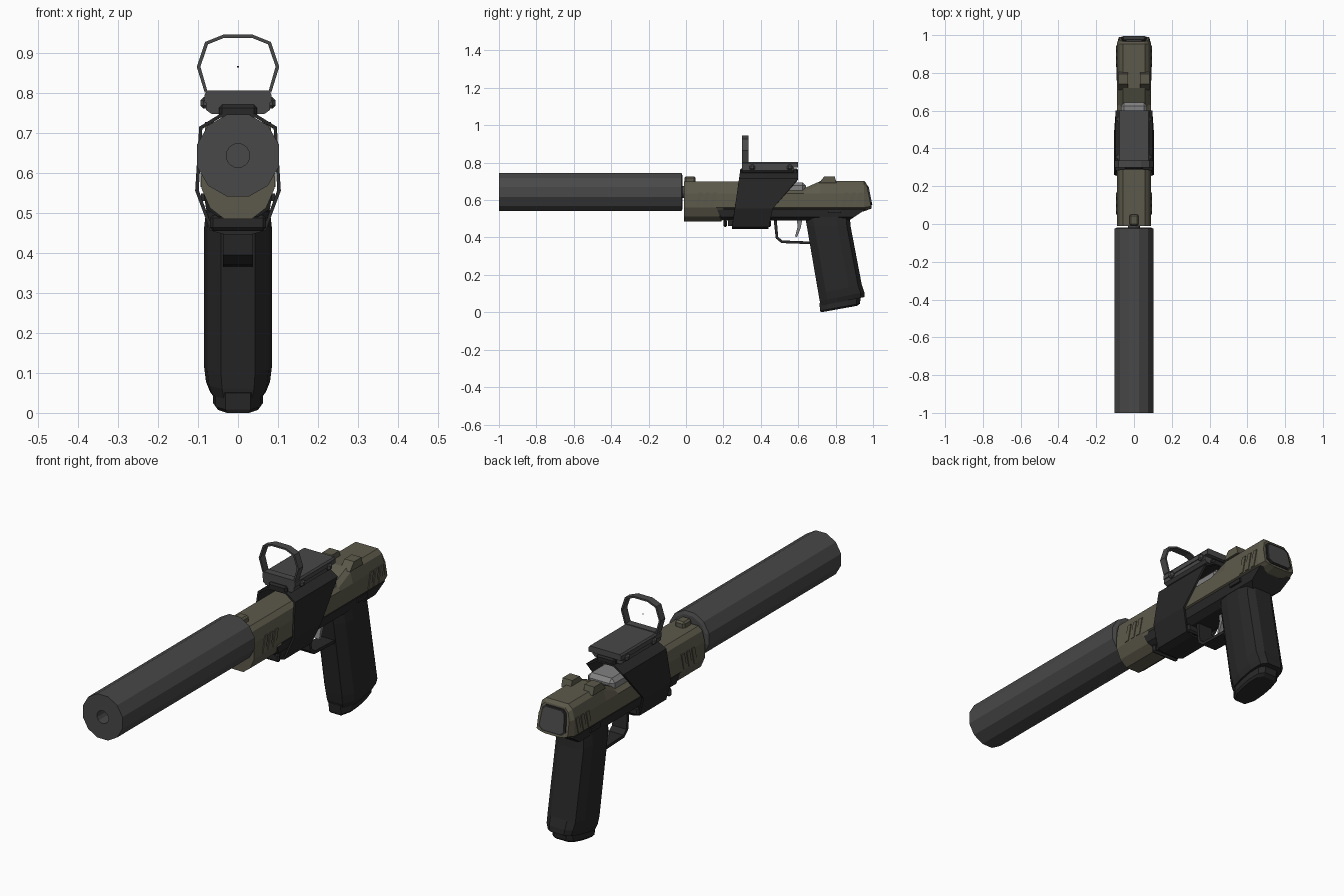
import bpy, bmesh, math

if "Cube" in bpy.data.objects:
    bpy.data.objects.remove(bpy.data.objects["Cube"])


def material(name, r, g, b):
    m = bpy.data.materials.new(name)
    m.use_nodes = True
    m.diffuse_color = (r, g, b, 1)
    m.node_tree.nodes["Principled BSDF"].inputs["Base Color"].default_value = (r, g, b, 1)
    return m


olive = material("olive", 0.108, 0.102, 0.07)
gray = material("metal gray", 0.065, 0.065, 0.066)
dark = material("dark polymer", 0.021, 0.021, 0.021)
steel = material("light steel", 0.22, 0.22, 0.22)


def loft(name, rings, mat, closed=False, caps=True):
    """Skin a list of equal-length point rings."""
    bm = bmesh.new()
    vs = [[bm.verts.new(p) for p in ring] for ring in rings]
    n = len(rings[0])
    for a, b in zip(vs, vs[1:] + vs[:1] if closed else vs[1:]):
        for i in range(n):
            j = (i + 1) % n
            bm.faces.new((a[i], a[j], b[j], b[i]))
    if caps and not closed:
        bm.faces.new(vs[0])
        bm.faces.new(vs[-1])
    bmesh.ops.recalc_face_normals(bm, faces=bm.faces)
    me = bpy.data.meshes.new(name)
    bm.to_mesh(me)
    bm.free()
    me.materials.append(mat)
    ob = bpy.data.objects.new(name, me)
    bpy.context.collection.objects.link(ob)
    return ob


def mirror(half):
    return half + [(-x, y, z) for x, y, z in reversed(half)]


def section(y, profile):
    """Symmetric cross-section at y, where y is a number or a function of z."""
    at = y if callable(y) else lambda z: y
    return mirror([(x, at(z), z) for x, z in profile])


def ramp(*knots):
    """Piecewise linear y(z) through (z, y) knots."""
    def f(z):
        for (z0, y0), (z1, y1) in zip(knots, knots[1:]):
            if z <= z1 or (z1, y1) == knots[-1]:
                return y0 + (y1 - y0) * (z - z0) / (z1 - z0)
    return f


def box(name, x, y, z, mat, bevel=0.0):
    ob = loft(name, [[(x[0], v, z[0]), (x[1], v, z[0]), (x[1], v, z[1]), (x[0], v, z[1])] for v in y], mat)
    if bevel:
        b = ob.modifiers.new("bevel", "BEVEL")
        b.width, b.segments = bevel, 1
    return ob


def strip(name, outer, inner, w, mat):
    """Flat bar following a side-view path."""
    loft(name, [mirror([(w, *o), (w, *i)]) for o, i in zip(outer, inner)], mat)


def lathe(name, steps, z, mat, sides=12):
    """Steps are (radius, y) along the barrel axis."""
    angles = [(i + 0.5) * math.tau / sides for i in range(sides)]
    loft(name, [[(r * math.cos(a), y, z + r * math.sin(a)) for a in angles] for r, y in steps], mat)


# Suppressor and barrel
lathe("suppressor", [(0.09, -0.018), (0.106, -0.024), (0.106, -1), (0.03, -1), (0.03, -0.92)], 0.643, gray)
lathe("barrel", [(0.034, -0.05), (0.034, 0.03)], 0.643, gray)
box("barrel_block", (-0.07, 0.07), (0.4, 0.642), (0.6, 0.695), steel, 0.018)


# Slide
def slide_profile(bottom, top, s=1.0):
    lip = min(bottom + 0.027, 0.55)
    return [(0.035 * s, bottom), (0.07 * s, max(lip, bottom + 0.004)), (0.091 * s, max(0.56, bottom + 0.012)),
            (0.09 * s, 0.635), (0.078 * s, top - 0.018), (0.058 * s, top)]


step = ramp((0.485, 0.19), (0.55, 0.165))
loft("slide", [
    section(-0.01, slide_profile(0.485, 0.7)),
    section(step, slide_profile(0.485, 0.7)),
    section(0.2, slide_profile(0.54, 0.7)),
    section(0.5, slide_profile(0.54, 0.7)),
    section(0.51, slide_profile(0.54, 0.662)),
    section(0.63, slide_profile(0.54, 0.662)),
    section(0.72, slide_profile(0.54, 0.702)),
    section(0.952, slide_profile(0.54, 0.702)),
    section(ramp((0.555, 0.992), (0.69, 0.965)), slide_profile(0.555, 0.688, 0.88)),
], olive)

# Back plate with a dark rim
for name, mat, grow, out in (("back_rim", dark, 1.0, 0.004), ("back_plate", gray, 0.88, 0.008)):
    plate = [(x * grow, 0.625 + (z - 0.625) * grow)
             for x, z in ((0.05, 0.566), (0.07, 0.582), (0.062, 0.665), (0.045, 0.68))]
    loft(name, [section(ramp((0.555, 0.992 + d), (0.69, 0.965 + d)), plate) for d in (-0.004, out)], mat)

# Grip serrations on the slide, iron sights and slide catch
for side, label in ((1, "left"), (-1, "right")):
    for i in range(3):
        for place, y0 in (("front", 0.05), ("rear", 0.83)):
            y = y0 + i * 0.038
            quad = ((y, 0.565), (y + 0.022, 0.565), (y + 0.04, 0.64), (y + 0.018, 0.64))
            loft(f"{place}_serration_{label}_{i + 1}",
                 [[(side * x, *p) for p in quad] for x in (0.086, 0.094)], olive)
    xs = sorted((side * 0.032, side * 0.082))
    loft("rear_sight_" + label, [[(x, y, z) for y, z in ((0.71, 0.69), (0.74, 0.727), (0.795, 0.727), (0.805, 0.69))]
                                 for x in xs], olive)
    box("slide_catch_" + label, sorted((side * 0.08, side * 0.092)), (0.76, 0.83), (0.53, 0.548), dark)
box("front_sight", (-0.025, 0.025), (-0.008, 0.05), (0.68, 0.727), olive, 0.008)

# Frame with a sloped tail, and the accessory rail
loft("frame", [section(y, [(0.05, 0.49), (0.08, 0.51), (0.086, 0.553)])
               for y in (ramp((0.49, 0.195), (0.553, 0.165)), 0.64, ramp((0.49, 0.87), (0.553, 0.965)))], dark)
box("rail", (-0.06, 0.06), (0.225, 0.44), (0.46, 0.5), dark)
for i, y in enumerate((0.2, 0.435)):
    box(f"rail_lug_{i + 1}", (-0.07, 0.07), (y, y + 0.02), (0.455, 0.495), dark, 0.008)


# Grip and magazine base
def plan(z, front, back, w, tilt):
    return mirror([(x, y, z + tilt * (y - front)) for x, y in (
        (w * 0.5, front), (w * 0.9, front + 0.04), (w, front + 0.09),
        (w, back - 0.07), (w * 0.85, back - 0.02), (w * 0.5, back))])


loft("grip", [plan(0.52, 0.635, 0.875, 0.078, 0), plan(0.46, 0.646, 0.88, 0.085, 0),
              plan(0.1, 0.708, 0.94, 0.085, 0.2), plan(0.06, 0.715, 0.953, 0.08, 0.2),
              plan(0.035, 0.722, 0.955, 0.07, 0.2)], dark)
loft("magazine_base", [plan(0.05, 0.713, 0.935, 0.062, 0.18), plan(0.008, 0.717, 0.93, 0.062, 0.18),
                       plan(0.0, 0.722, 0.915, 0.055, 0.18)], dark)

# Trigger and guard
strip("trigger_guard", [(0.468, 0.5), (0.48, 0.395), (0.51, 0.37), (0.67, 0.364)],
      [(0.485, 0.5), (0.493, 0.402), (0.516, 0.384), (0.67, 0.378)], 0.037, dark)
strip("trigger", [(0.59, 0.51), (0.597, 0.46), (0.583, 0.405)],
      [(0.625, 0.51), (0.613, 0.45), (0.594, 0.402)], 0.013, steel)

# Wrap-around sight mount
wrap = [(0.035, 0.446), (0.07, 0.456), (0.107, 0.555), (0.097, 0.715), (0.045, 0.747)]
mount = loft("sight_mount", [section(ramp((0.446, 0.245), (0.747, 0.288)), wrap),
                             section(ramp((0.446, 0.44), (0.555, 0.465), (0.715, 0.6), (0.747, 0.6)), wrap)],
             dark, caps=False)
shell = mount.modifiers.new("shell", "SOLIDIFY")
shell.thickness, shell.offset = 0.009, -1
box("mount_bridge", (-0.048, 0.048), (0.288, 0.598), (0.738, 0.77), dark, 0.008)

# Reflex sight body, knobs and open window frame
loft("sight_base", [section(y, [(0.066, 0.747), (0.08, 0.757), (0.08, 0.778)]) for y in (0.3, 0.578)], gray)
loft("sight_top", [section(y, [(0.084, 0.775), (0.084, 0.795), (0.078, 0.803)]) for y in (0.3, 0.6)], gray)
for i, y in enumerate((0.34, 0.54)):
    box(f"sight_knob_{i + 1}", (-0.094, 0.094), (y, y + 0.03), (0.76, 0.789), gray, 0.008)
outer = [(0.083, 0.8), (0.103, 0.865), (0.082, 0.927), (0.037, 0.945)]
inner = [(0.077, 0.806), (0.094, 0.865), (0.075, 0.921), (0.035, 0.937)]
loft("sight_window_frame", [section(y, p) for y, p in
                            ((0.3, outer), (0.335, outer), (0.335, inner), (0.3, inner))], gray, closed=True)
box("aiming_dot", (-0.002, 0.002), (0.316, 0.32), (0.863, 0.867), dark)
